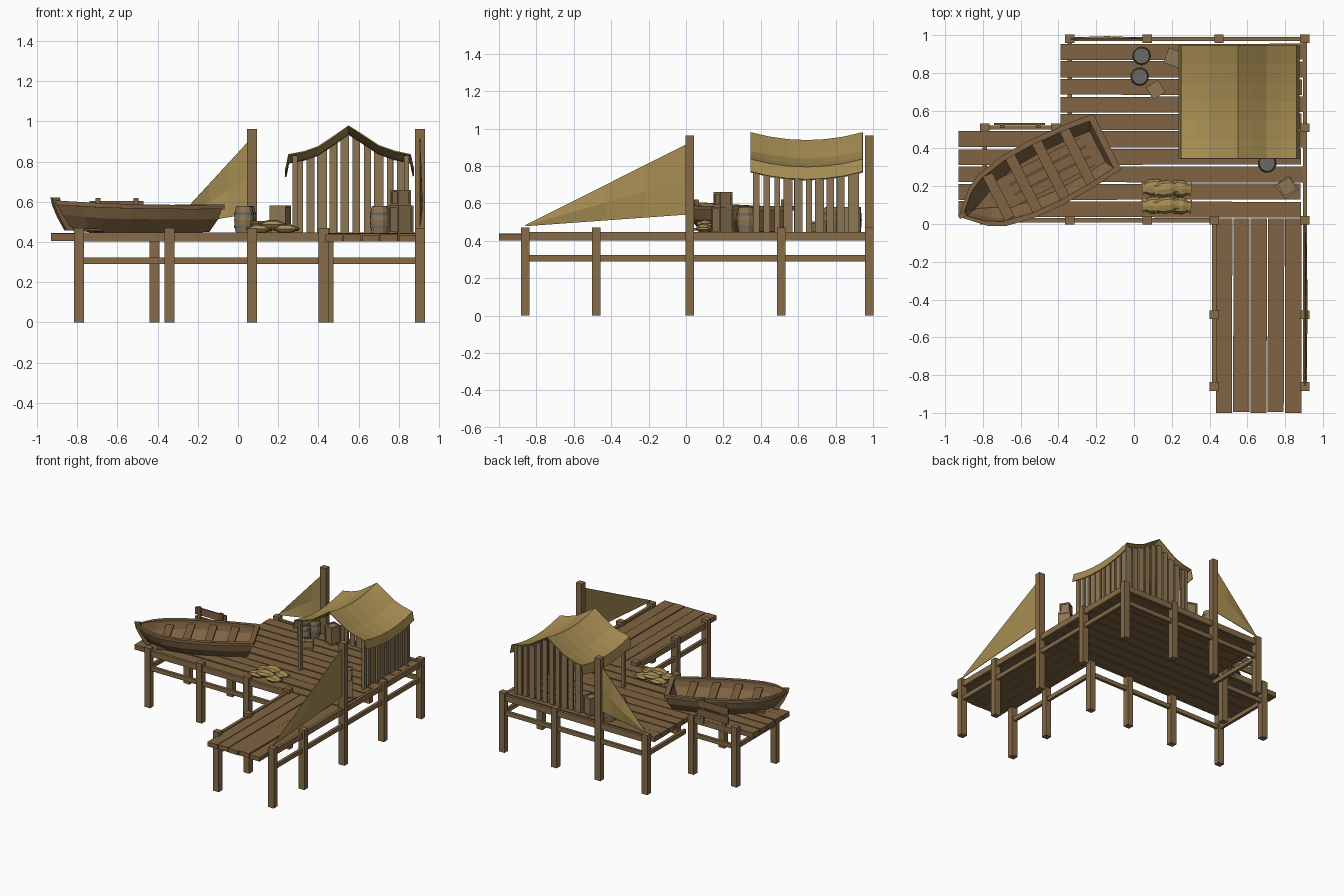
import bpy, bmesh, random
from math import radians, cos, sin, pi
from mathutils import Matrix, Vector

if "Cube" in bpy.data.objects:
    bpy.data.objects.remove(bpy.data.objects["Cube"])

random.seed(4)

def mat(name, c):
    m = bpy.data.materials.new(name)
    m.diffuse_color = (*c, 1)
    m.use_nodes = True
    m.node_tree.nodes["Principled BSDF"].inputs["Base Color"].default_value = m.diffuse_color
    return m

WOOD = mat("wood", (0.215, 0.127, 0.056))
POST = mat("post_wood", (0.24, 0.15, 0.066))
PALE = mat("pale_wood", (0.27, 0.185, 0.09))
CANVAS = mat("canvas", (0.39, 0.27, 0.085))
GREY = mat("grey_lid", (0.14, 0.14, 0.15))

def finish(name, bm, m, matrix=None, solid=0, offset=0):
    bmesh.ops.recalc_face_normals(bm, faces=bm.faces)
    me = bpy.data.meshes.new(name)
    bm.to_mesh(me)
    bm.free()
    me.materials.append(m)
    ob = bpy.data.objects.new(name, me)
    bpy.context.collection.objects.link(ob)
    if matrix:
        ob.matrix_world = matrix
    if solid:
        md = ob.modifiers.new("thickness", 'SOLIDIFY')
        md.thickness, md.offset = solid, offset
    return ob

def boxes(name, items, m, matrix=None):
    """items: (x0, x1, y0, y1, z0, z1) plus an optional tilt about z"""
    bm = bmesh.new()
    for x0, x1, y0, y1, z0, z1, *tilt in items:
        c = Vector(((x0 + x1) / 2, (y0 + y1) / 2, (z0 + z1) / 2))
        M = Matrix.Translation(c) @ Matrix.Rotation(tilt[0] if tilt else 0, 4, 'Z') \
            @ Matrix.Diagonal((x1 - x0, y1 - y0, z1 - z0, 1))
        bmesh.ops.create_cube(bm, size=1, matrix=M)
    return finish(name, bm, m, matrix)

def loft(name, rings, m, closed=True, caps=(True, True), **kw):
    bm = bmesh.new()
    vs = [[bm.verts.new(p) for p in r] for r in rings]
    n = len(vs[0])
    for a, b in zip(vs, vs[1:]):
        for i in range(n if closed else n - 1):
            j = (i + 1) % n
            bm.faces.new((a[i], a[j], b[j], b[i]))
    for ring, on in zip((vs[0], vs[-1]), caps):
        if on:
            bm.faces.new(ring)
    return finish(name, bm, m, **kw)

def place(x, y, z, deg=0):
    return Matrix.Translation((x, y, z)) @ Matrix.Rotation(radians(deg), 4, 'Z')

def jit(a):
    return random.uniform(-a, a)

# Deck planks along x, the front five reach over the left landing
planks = []
for i in range(10):
    y = 0.032 + i * 0.0925
    x0 = -0.93 if i < 5 else -0.39
    planks.append((x0, 0.89 + jit(.01), y + .004, y + .0885 + jit(.002), .405, .443 + jit(.003), jit(.003)))
boxes("deck_planks", planks, WOOD)
# Pier planks along y
boxes("pier_planks", [(.434 + i * .0915, .52 + i * .0915, -1 + (.004 * (i % 2)), .03, .403, .438 + jit(.003), jit(.004))
                      for i in range(5)], WOOD)

# Posts
low = [(-.34, .98), (.45, .98), (.905, .98), (.905, .51), (.905, -.48), (.905, -.86), (.425, .02), (.425, -.48),
       (.425, -.86), (.07, .02), (-.34, .02), (-.79, .02), (-.79, .51), (-.415, .51)]
tall = [(.07, .98), (.905, .02)]
boxes("posts", [(x - .025, x + .025, y - .023, y + .023, 0, h)
                for pts, h in ((low, .47), (tall, .963)) for x, y in pts], POST)

# Beams between posts, lower and upper rows
runs = [((-.34, .98), (.905, .98)), ((.905, -.86), (.905, .98)), ((.425, -.86), (.425, .02)),
        ((-.79, .02), (.425, .02)), ((-.79, .51), (-.415, .51)), ((-.79, .02), (-.79, .51)),
        ((-.34, .51), (-.34, .98))]
beams = []
for k, ((xa, ya), (xb, yb)) in enumerate(runs):
    w = .011
    beams.append((xa - w, xb + w, ya - w, yb + w, .29, .323))
    if k < 5:
        beams.append((xa - w, xb + w, ya - w, yb + w, .402, .448))
boxes("beams", beams, POST)

# Short rail behind the boat
boxes("landing_rail", [(-.71, -.685, .508, .525, .42, .62), (-.52, -.495, .508, .525, .42, .62),
                       (-.74, -.47, .524, .536, .55, .605), (-.74, -.47, .524, .536, .48, .535)], WOOD)

# Hut roof: sagging canvas
prof = [(.238, .765), (.252, .835), (.33, .85), (.40, .875), (.475, .925), (.55, .978),
        (.625, .93), (.70, .88), (.78, .852), (.858, .835), (.872, .77)]
def sag(y):
    return .042 * (1 - ((y - .645) / .3) ** 2)
def roof_z(x, y):
    for (xa, za), (xb, zb) in zip(prof, prof[1:]):
        if xa <= x <= xb:
            return za + (zb - za) * (x - xa) / (xb - xa) - sag(y)
loft("hut_roof", [[(x, y, z - sag(y)) for x, z in prof] for y in (.345, .445, .545, .645, .745, .845, .945)],
     CANVAS, closed=False, caps=(False, False), solid=.006)

# Hut walls: back and right, plus open corner posts
wall = []
for i in range(10):
    x = .305 + i * .0565
    w = .02 + jit(.005)
    wall.append((x - w, x + w, .905, .92, .44, roof_z(x, .91) - .012, jit(.1)))
for i in range(10):
    y = .375 + i * .0565
    w = .02 + jit(.005)
    wall.append((.832, .847, y - w, y + w, .44, roof_z(.84, y) - .006, jit(.1)))
boxes("hut_wall_planks", wall, PALE)
boxes("hut_frame", [(.27, .295, .36, .385, .44, .83), (.27, .295, .9, .925, .44, .83),
                    (.825, .85, .36, .385, .44, .83), (.825, .85, .9, .925, .44, .83)], PALE)

# Triangular sails on the tall posts, slightly bellied
def sail(name, top, inner, tip, out):
    top, inner, tip, out = map(Vector, (top, inner, tip, out))
    rings = []
    for i in range(5):
        t = i / 4 * .985
        a, b = top.lerp(tip, t), inner.lerp(tip, t)
        mid = (a + b) / 2 + out * sin(pi * t)
        rings.append([a, mid, b])
    loft(name, rings, CANVAS, closed=False, caps=(False, False), solid=.005)
sail("pier_sail", (.905, 0, .915), (.905, 0, .54), (.905, -.87, .478), (.012, 0, 0))
sail("back_sail", (.05, .98, .90), (.05, .98, .54), (-.34, .98, .475), (0, .012, 0))

# Rowing boat: stations of (s, half width, rim z, bottom half width, bottom z)
L = .86
st = [(0, .010, .155, .006, .03), (.10, .108, .147, .04, .012), (.18, .150, .142, .075, .003),
      (.33, .180, .137, .105, 0), (.50, .188, .134, .115, 0), (.70, .178, .133, .11, 0), (L, .160, .135, .095, .004)]
boat_at = place(-.913, .045, .446, 26.9)
rings, rim = [], []
for s, w, zr, b, zb in st:
    sb = s + .075 * (1 - s / L) - .045 * s / L
    sm, wm, zm = s * .55 + sb * .45, w * .62 + b * .38 + .012 * (s > 0), zr * .5 + zb * .5
    rings.append([(s, w, zr), (sm, wm, zm), (sb, b, zb), (sb, -b, zb), (sm, -wm, zm), (s, -w, zr)])
    rim.append((s, w, zr))
loft("boat_hull", rings, WOOD, closed=False, caps=(False, True), matrix=boat_at, solid=.014, offset=-1)
# Boat rim on both sides
for side, tag in ((1, "left"), (-1, "right")):
    loft("boat_rim_" + tag, [[(s, side * (w + .005), z - .016), (s, side * (w + .005), z + .006),
                              (s + .01 * (s == 0), side * max(w - .024, 0), z + .006),
                              (s + .01 * (s == 0), side * max(w - .024, 0), z - .016)] for s, w, z in rim],
         WOOD, matrix=boat_at)
# Seats, floor boards, stern rail and stem
boxes("boat_fittings", [(s - .028, s + .028, -w, w, .095, .11) for s, w in
                        ((.22, .13), (.37, .162), (.53, .17), (.69, .16))] +
      [(.15, .79, y - .026, y + .026, .008, .022) for y in (-.058, 0, .058)] +
      [(L - .03, L + .006, -.16, .16, .115, .141)], WOOD, boat_at)
loft("boat_stem", [[(x, -.013, z), (x + .04, -.013, z), (x + .04, .013, z), (x, .013, z)]
                   for x, z in ((.062, .012), (.02, .08), (-.008, .14), (-.016, .176))], WOOD, matrix=boat_at)

# Barrels
def circle(r, z, n=12):
    return [(r * cos(2 * pi * i / n), r * sin(2 * pi * i / n), z) for i in range(n)]
for k, (x, y) in enumerate(((.04, .89), (.03, .78), (.705, .32))):
    M = place(x, y, .442, 10 * k)
    loft(f"barrel_{k}", [circle(r, z) for r, z in ((.040, 0), (.047, .035), (.05, .067), (.047, .1), (.041, .135))],
         PALE, matrix=M)
    for z in (.035, .1):
        loft(f"barrel_hoop_{k}", [circle(.0495, z - .006), circle(.0495, z + .006)], GREY, matrix=M)
    loft(f"barrel_lid_{k}", [circle(.036, .133), circle(.036, .138)], GREY, matrix=M)

# Crates: panels inset in a bar frame
def crate(k, x, y, z, s, h, deg):
    a, t = s / 2, .011
    it = [(-a + .005, a - .005, -a + .005, a - .005, .004, h - .006)]
    for u in (-1, 1):
        for v in (-1, 1):
            cx, cy, cz = u * (a - t / 2), v * (a - t / 2), t / 2 if v < 0 else h - t / 2
            it.append((cx - t / 2, cx + t / 2, cy - t / 2, cy + t / 2, 0, h))
            it.append((cx - t / 2, cx + t / 2, -a, a, cz - t / 2, cz + t / 2))
            it.append((-a, a, cx - t / 2, cx + t / 2, cz - t / 2, cz + t / 2))
    boxes(f"crate_{k}", it, PALE, place(x, y, z, deg))
for k, c in enumerate(((.21, .88, .442, .085, .14, -20), (.115, .71, .442, .075, .062, 30),
                       (.81, .195, .442, .09, .14, 35), (.81, .198, .582, .075, .078, 30))):
    crate(k, *c)

# Grain sacks, pinched near both ends
prof_s = [(-.066, .038, .006), (-.05, .028, .011), (-.022, .043, .024), (.022, .043, .024), (.05, .028, .011), (.066, .038, .006)]
k = 0
for y in (.1, .19):
    for x, z, d in ((.108, .466, 4), (.238, .466, -5), (.17, .487, 8)):
        loft(f"sack_{k}", [[(px, w * cos(pi * i / 4), h * sin(pi * i / 4)) for i in range(8)] for px, w, h in prof_s],
             CANVAS, matrix=place(x, y + jit(.004), z, d))
        k += 1
